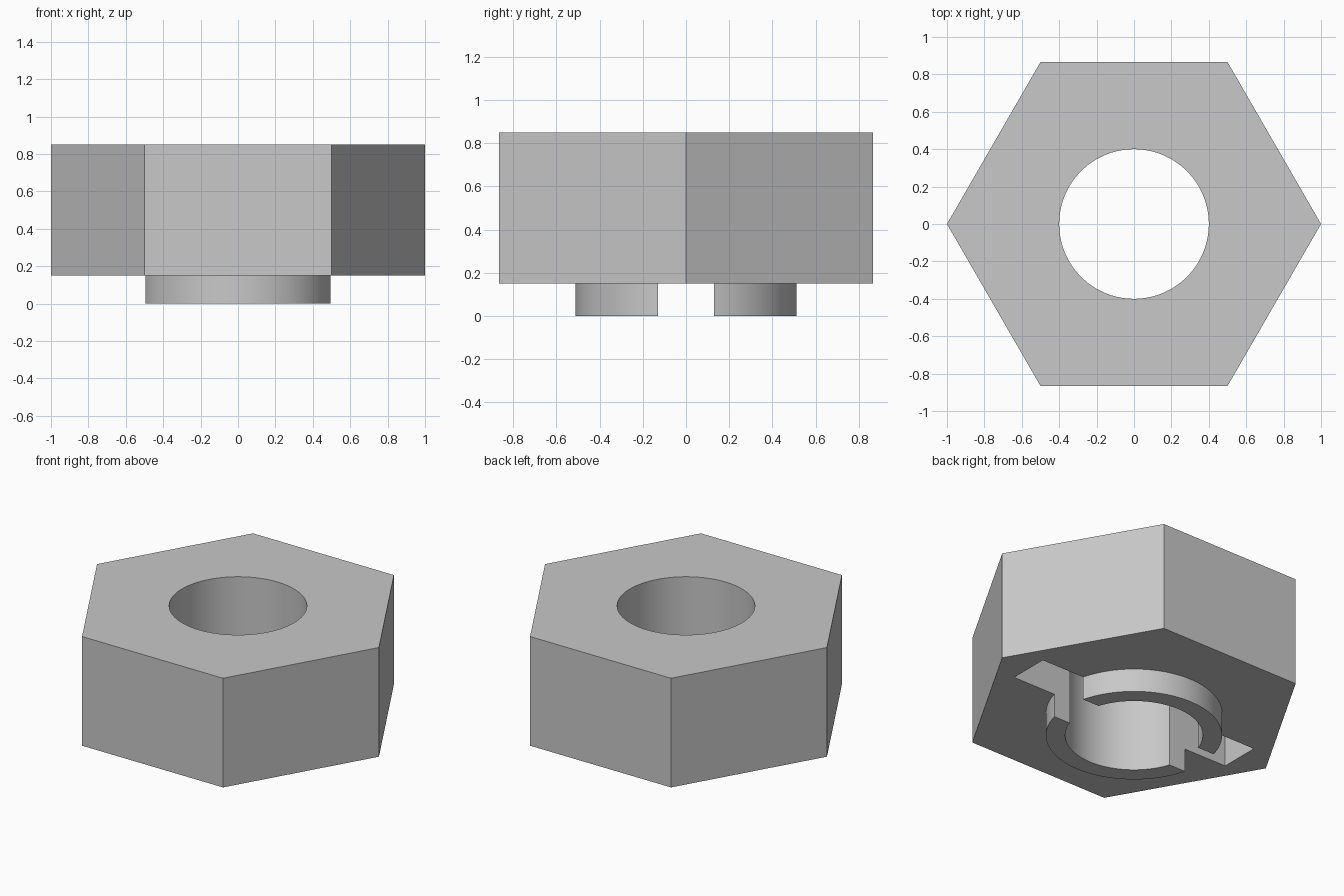
import bpy
from math import radians

old = bpy.data.objects.get("Cube")
if old:
    bpy.data.objects.remove(old, do_unlink=True)

# Single matte steel colour
steel = bpy.data.materials.new("steel_grey")
steel.use_nodes = True
GREY = (0.58, 0.58, 0.58, 1)
steel.diffuse_color = GREY
steel.node_tree.nodes["Principled BSDF"].inputs["Base Color"].default_value = GREY


def cylinder(name, sides, radius, z0, z1, turn=0):
    bpy.ops.mesh.primitive_cylinder_add(
        vertices=sides, radius=radius, depth=z1 - z0,
        location=(0, 0, (z0 + z1) / 2), rotation=(0, 0, turn))
    obj = bpy.context.object
    obj.name = name
    obj.data.materials.append(steel)
    return obj


def combine(target, tool, operation):
    mod = target.modifiers.new(tool.name, 'BOOLEAN')
    mod.operation = operation
    mod.solver = 'EXACT'
    mod.object = tool
    bpy.context.view_layer.objects.active = target
    bpy.ops.object.modifier_apply(modifier=mod.name)
    bpy.data.objects.remove(tool, do_unlink=True)


# Hexagonal body with a round collar underneath
body = cylinder("hex_nut", 6, 1.0, 0.15, 0.85, radians(30))
collar = cylinder("collar", 128, 0.512, 0, 0.4)
combine(body, collar, 'UNION')

# Round bore through everything
bore = cylinder("bore_cutter", 128, 0.4, -0.2, 1.05)
combine(body, bore, 'DIFFERENCE')

# Cross slot: splits the collar and sinks into the underside
bpy.ops.mesh.primitive_cube_add(size=1, location=(0, 0, 0.2))
slot = bpy.context.object
slot.name = "slot_cutter"
slot.scale = (1.6, 0.26, 0.6)
slot.data.materials.append(steel)
combine(body, slot, 'DIFFERENCE')

# Smooth round walls, crisp edges
bpy.ops.object.select_all(action='DESELECT')
body.select_set(True)
bpy.context.view_layer.objects.active = body
bpy.ops.object.shade_smooth_by_angle(angle=radians(30))
